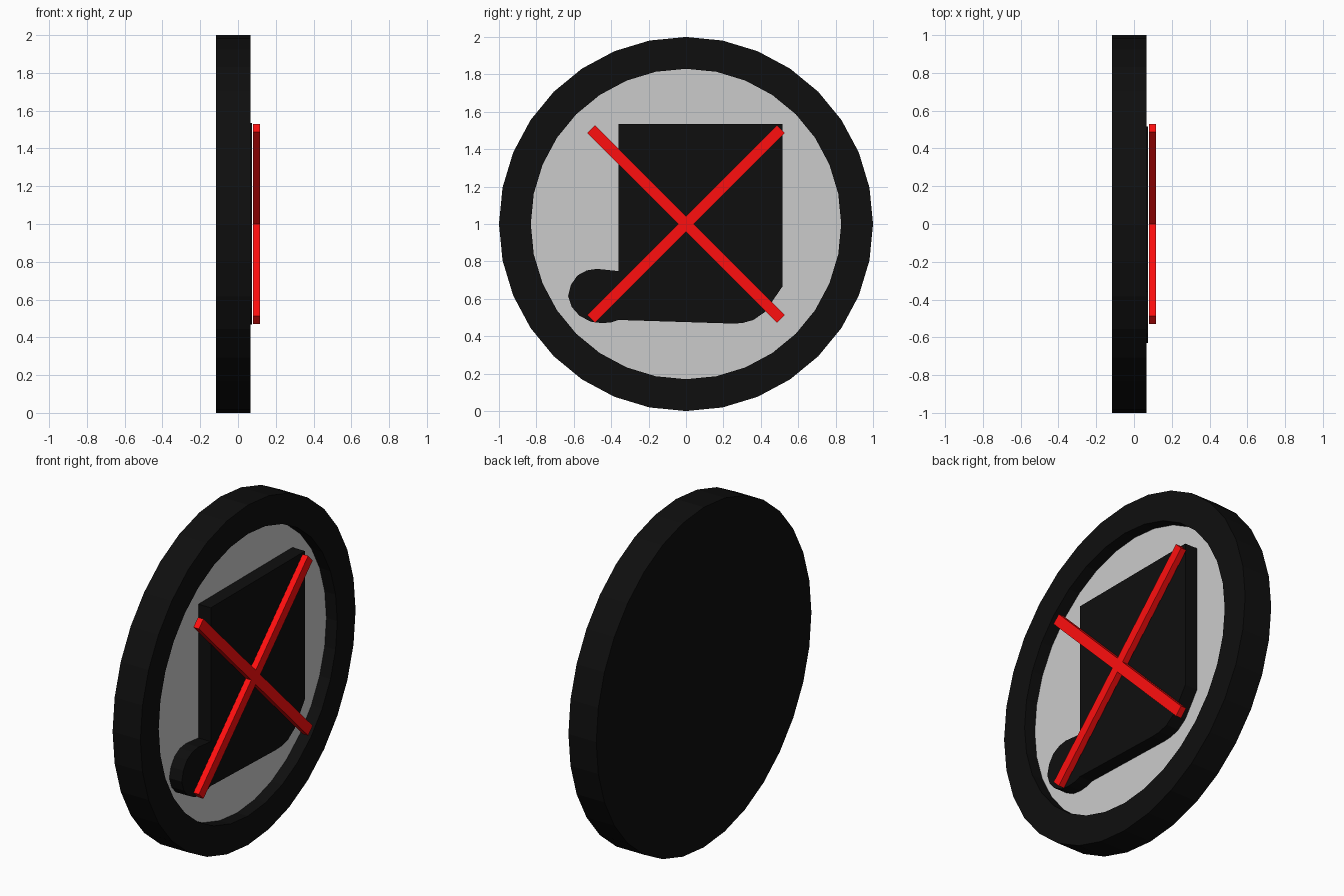
import bpy, bmesh, math

if "Cube" in bpy.data.objects:
    bpy.data.objects.remove(bpy.data.objects["Cube"])

CZ = 1.0          # height of the sign centre
SIDES = 32
FLOOR = -0.006    # depth of the recessed face


def material(name, rgb):
    m = bpy.data.materials.new(name)
    m.diffuse_color = (*rgb, 1)
    m.use_nodes = True
    m.node_tree.nodes["Principled BSDF"].inputs["Base Color"].default_value = m.diffuse_color
    return m


BLACK = material("black", (0.0045, 0.0045, 0.0045))
RED = material("red", (1.0, 0.0045, 0.0045))
GREY = material("grey", (0.8, 0.8, 0.8))


def finish(name, bm, mats):
    bmesh.ops.recalc_face_normals(bm, faces=bm.faces[:])
    me = bpy.data.meshes.new(name)
    bm.to_mesh(me)
    bm.free()
    for m in mats:
        me.materials.append(m)
    ob = bpy.data.objects.new(name, me)
    bpy.context.collection.objects.link(ob)
    return ob


def ring(bm, r, x):
    return [bm.verts.new((x, r * math.cos(2 * math.pi * i / SIDES),
                          CZ + r * math.sin(2 * math.pi * i / SIDES))) for i in range(SIDES)]


# Round backing disc with a raised rim and a recessed grey face
bm = bmesh.new()
loops = [ring(bm, r, x) for r, x in ((1, -0.116), (1, 0.065), (0.83, 0.065), (0.83, FLOOR))]
for a, b in zip(loops, loops[1:]):
    for i in range(SIDES):
        j = (i + 1) % SIDES
        bm.faces.new((a[i], a[j], b[j], b[i]))
bm.faces.new(loops[0])
bm.faces.new(loops[-1]).material_index = 1
finish("round_sign_disc", bm, [BLACK, GREY])


def extrude_profile(name, pts, x0, x1, mat):
    bm = bmesh.new()
    face = bm.faces.new([bm.verts.new((x0, y, z)) for y, z in pts])
    res = bmesh.ops.extrude_face_region(bm, geom=[face], use_keep_orig=True)
    verts = [v for v in res["geom"] if isinstance(v, bmesh.types.BMVert)]
    bmesh.ops.translate(bm, verts=verts, vec=(x1 - x0, 0, 0))
    return finish(name, bm, [mat])


# Sheet symbol with a curled lower edge
sheet = [(-0.36, 1.535), (0.515, 1.535), (0.515, 0.665), (0.46, 0.585), (0.42, 0.528),
         (0.36, 0.487), (0.30, 0.47), (0.24, 0.468), (-0.36, 0.487), (-0.40, 0.474),
         (-0.45, 0.47), (-0.51, 0.478), (-0.57, 0.51), (-0.61, 0.555), (-0.63, 0.615),
         (-0.615, 0.675), (-0.58, 0.725), (-0.53, 0.752), (-0.476, 0.76), (-0.36, 0.748)]
extrude_profile("sheet_symbol", sheet, FLOOR, 0.075, BLACK)

# Red crossing bars, floating just in front of the sheet
L, H = 0.718, 0.03
for name, s in (("cross_bar_rising", 1), ("cross_bar_falling", -1)):
    k = math.sqrt(0.5)
    pts = [(s * k * (u - v), CZ + k * (u + v)) for u, v in ((-L, -H), (L, -H), (L, H), (-L, H))]
    extrude_profile(name, pts, 0.08, 0.116, RED)
